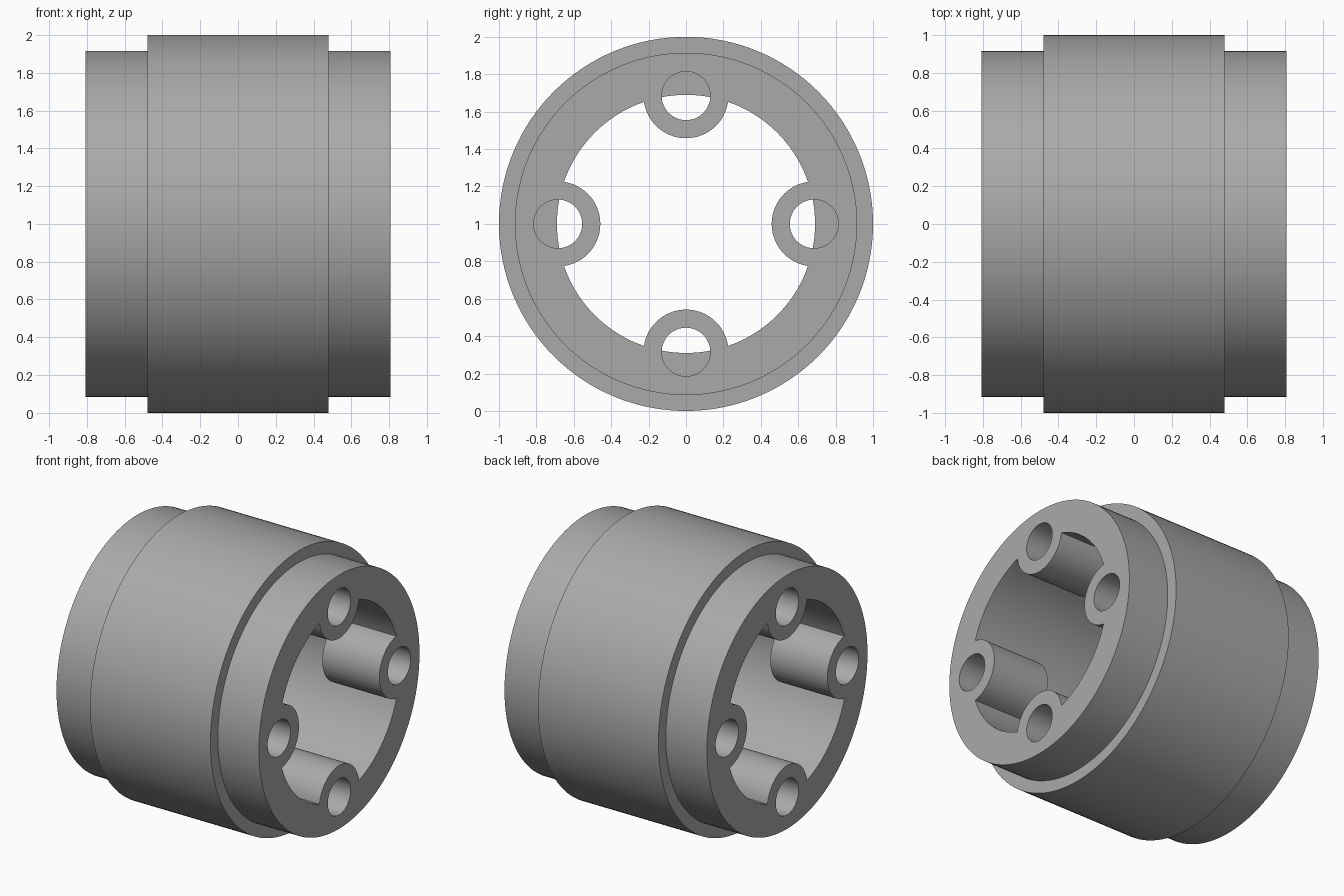
import bpy, bmesh, math
from mathutils import Matrix

if "Cube" in bpy.data.objects:
    bpy.data.objects.remove(bpy.data.objects["Cube"])

HALF, STEP = 0.807, 0.48          # half length, half width of raised band
R_BAND, R_END, R_BORE = 1.0, 0.915, 0.69
R_BOSS, R_HOLE, R_PITCH = 0.227, 0.13, 0.685
BOSS_IN = 0.352                   # inner end of each boss along x

grey = bpy.data.materials.new("mid grey")
grey.diffuse_color = (0.4, 0.4, 0.4, 1)
grey.use_nodes = True
grey.node_tree.nodes["Principled BSDF"].inputs["Base Color"].default_value = grey.diffuse_color


def lathe(name, profile, seg, y=0.0, z=1.0):
    """Closed solid turned about an x-parallel axis from (x, radius) points."""
    bm = bmesh.new()
    rings = [[bm.verts.new((x, y + r * math.cos(2 * math.pi * i / seg),
                            z + r * math.sin(2 * math.pi * i / seg)))
              for i in range(seg)] for x, r in profile]
    for a, b in zip(rings, rings[1:]):
        for i in range(seg):
            j = (i + 1) % seg
            bm.faces.new((a[i], a[j], b[j], b[i]))
    bm.faces.new(rings[0])
    bm.faces.new(rings[-1])
    bmesh.ops.recalc_face_normals(bm, faces=bm.faces)
    me = bpy.data.meshes.new(name)
    bm.to_mesh(me)
    bm.free()
    ob = bpy.data.objects.new(name, me)
    bpy.context.collection.objects.link(ob)
    me.materials.append(grey)
    return ob


def cut(target, cutter):
    """Subtract the cutter and delete it."""
    mod = target.modifiers.new("cut", 'BOOLEAN')
    mod.operation, mod.solver, mod.object = 'DIFFERENCE', 'EXACT', cutter
    bpy.context.view_layer.objects.active = target
    bpy.ops.object.modifier_apply(modifier=mod.name)
    bpy.data.objects.remove(cutter)


# stepped outer body
body = lathe("stepped_housing", [(-HALF, R_END), (-STEP, R_END), (-STEP, R_BAND),
                                 (STEP, R_BAND), (STEP, R_END), (HALF, R_END)], 128)

# bore shape, notched so that four bosses remain at each end
bore = lathe("bore_cutter", [(-1, R_BORE), (1, R_BORE)], 128)
spots = [(s, R_PITCH * math.cos(k * math.pi / 2), 1 + R_PITCH * math.sin(k * math.pi / 2))
         for s in (-1, 1) for k in range(4)]
for s, y, z in spots:
    cut(bore, lathe("boss", [(s * BOSS_IN, R_BOSS), (s * 1.2, R_BOSS)], 64, y, z))
cut(body, bore)

# screw holes through the bosses
for s, y, z in spots:
    cut(body, lathe("hole_cutter", [(s * (BOSS_IN - 0.002), R_HOLE), (s * 1.2, R_HOLE)],
                    48, y, z))

bpy.ops.object.select_all(action='DESELECT')
body.select_set(True)
bpy.context.view_layer.objects.active = body
bpy.ops.object.shade_smooth_by_angle(angle=math.radians(30))
